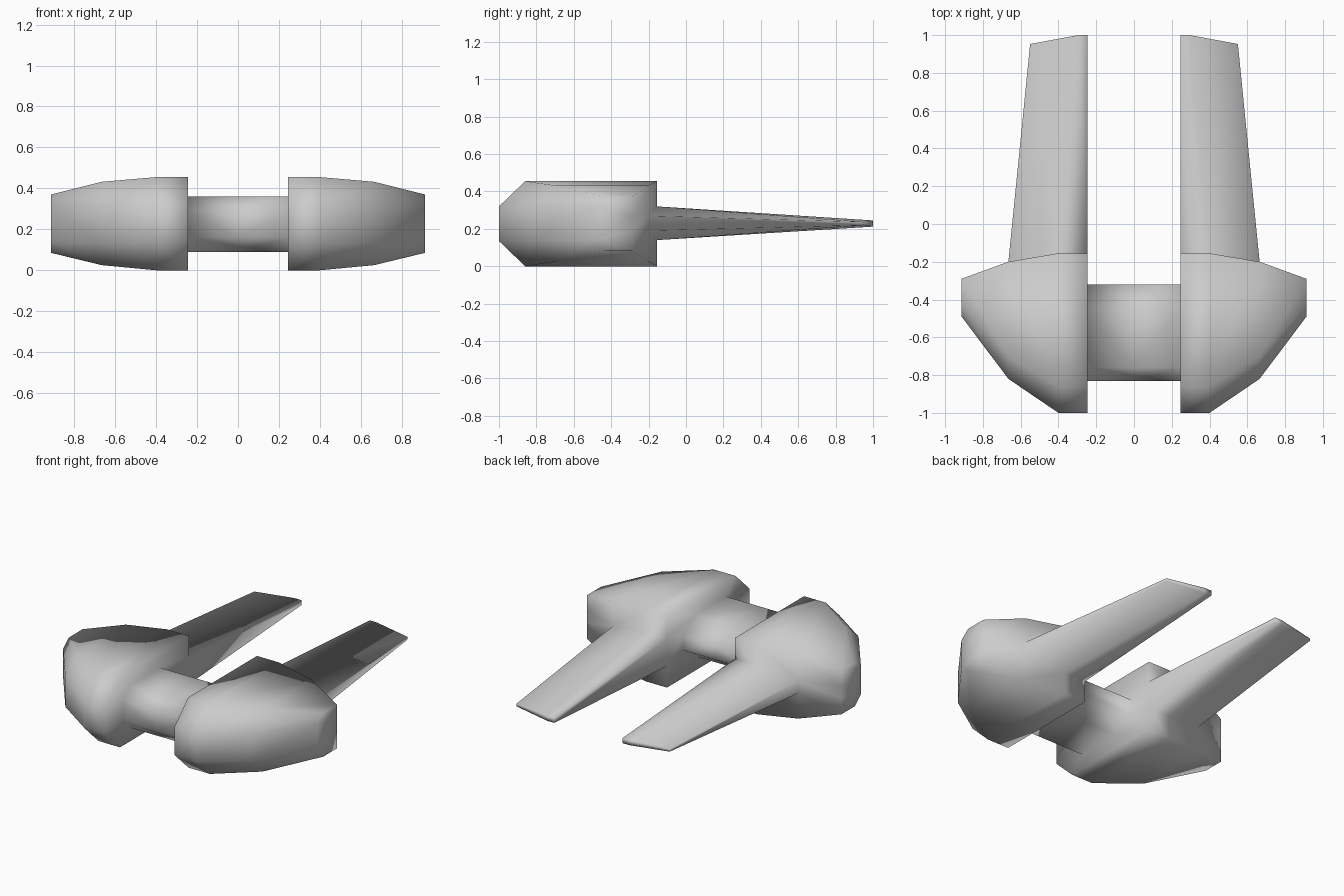
import bpy, bmesh

if "Cube" in bpy.data.objects:
    bpy.data.objects.remove(bpy.data.objects["Cube"])


def section(x, front, slope_front, top, bottom, slope_back, back, nose, tail):
    """Eight-point outline in the y-z plane: blunt nose, flat top and bottom, split rear."""
    return [(x, front, nose[0]), (x, front, nose[1]),
            (x, slope_front, top), (x, slope_back, top),
            (x, back, tail[1]), (x, back, tail[0]),
            (x, slope_back, bottom), (x, slope_front, bottom)]


bridge_nose, hull_nose = (0.16, 0.29), (0.135, 0.32)

# Sections from the centre of the bridge out to the side of the pod
sections = [
    section(0.000, -0.83, -0.76, 0.36, 0.09, -0.45, -0.32, bridge_nose, (0.18, 0.27)),
    section(0.245, -0.83, -0.76, 0.36, 0.09, -0.45, -0.32, bridge_nose, (0.18, 0.27)),
    section(0.245, -1.00, -0.86, 0.455, 0.0, -0.155, -0.155, hull_nose, (0.14, 0.32)),
    section(0.400, -1.00, -0.86, 0.455, 0.0, -0.155, -0.155, hull_nose, (0.14, 0.32)),
    section(0.665, -0.82, -0.70, 0.432, 0.025, -0.20, -0.20, hull_nose, (0.19, 0.27)),
    section(0.913, -0.49, -0.43, 0.37, 0.085, -0.29, -0.29, (0.14, 0.32), (0.19, 0.27)),
]

bm = bmesh.new()
rings = [[bm.verts.new(p) for p in s] for s in sections]

# Skin of bridge and pod, leaving the fin root open
for i, (a, b) in enumerate(zip(rings, rings[1:])):
    for j in range(8):
        if j == 4 and i in (2, 3):
            continue
        k = (j + 1) % 8
        bm.faces.new((a[j], a[k], b[k], b[j]))

# Flat outer end of the pod, in strips
end = rings[-1]
for quad in ((0, 1, 4, 5), (1, 2, 3, 4), (0, 5, 6, 7)):
    bm.faces.new([end[n] for n in quad])

# Tapered rear fin growing out of the pod
tips = [(0.245, 1.0, 0.212, 0.245), (0.295, 1.0, 0.212, 0.245), (0.55, 0.953, 0.22, 0.237)]
root = [(rings[n][4], rings[n][5]) for n in (2, 3, 4)]
tip = [(bm.verts.new((x, y, hi)), bm.verts.new((x, y, lo))) for x, y, lo, hi in tips]
for n in range(2):
    for s in range(2):
        bm.faces.new((root[n][s], root[n + 1][s], tip[n + 1][s], tip[n][s]))
    bm.faces.new((tip[n][0], tip[n + 1][0], tip[n + 1][1], tip[n][1]))
for n in (0, 2):
    bm.faces.new((root[n][0], tip[n][0], tip[n][1], root[n][1]))

# Mirror to the other side and smooth the whole skin
bmesh.ops.mirror(bm, geom=bm.verts[:] + bm.edges[:] + bm.faces[:],
                 axis='X', merge_dist=0.0005)
bmesh.ops.remove_doubles(bm, verts=bm.verts[:], dist=0.0005)
bmesh.ops.recalc_face_normals(bm, faces=bm.faces[:])
for f in bm.faces:
    f.smooth = True

mesh = bpy.data.meshes.new("twin_pod_hull")
bm.to_mesh(mesh)
bm.free()
bpy.context.collection.objects.link(bpy.data.objects.new("twin_pod_hull", mesh))
